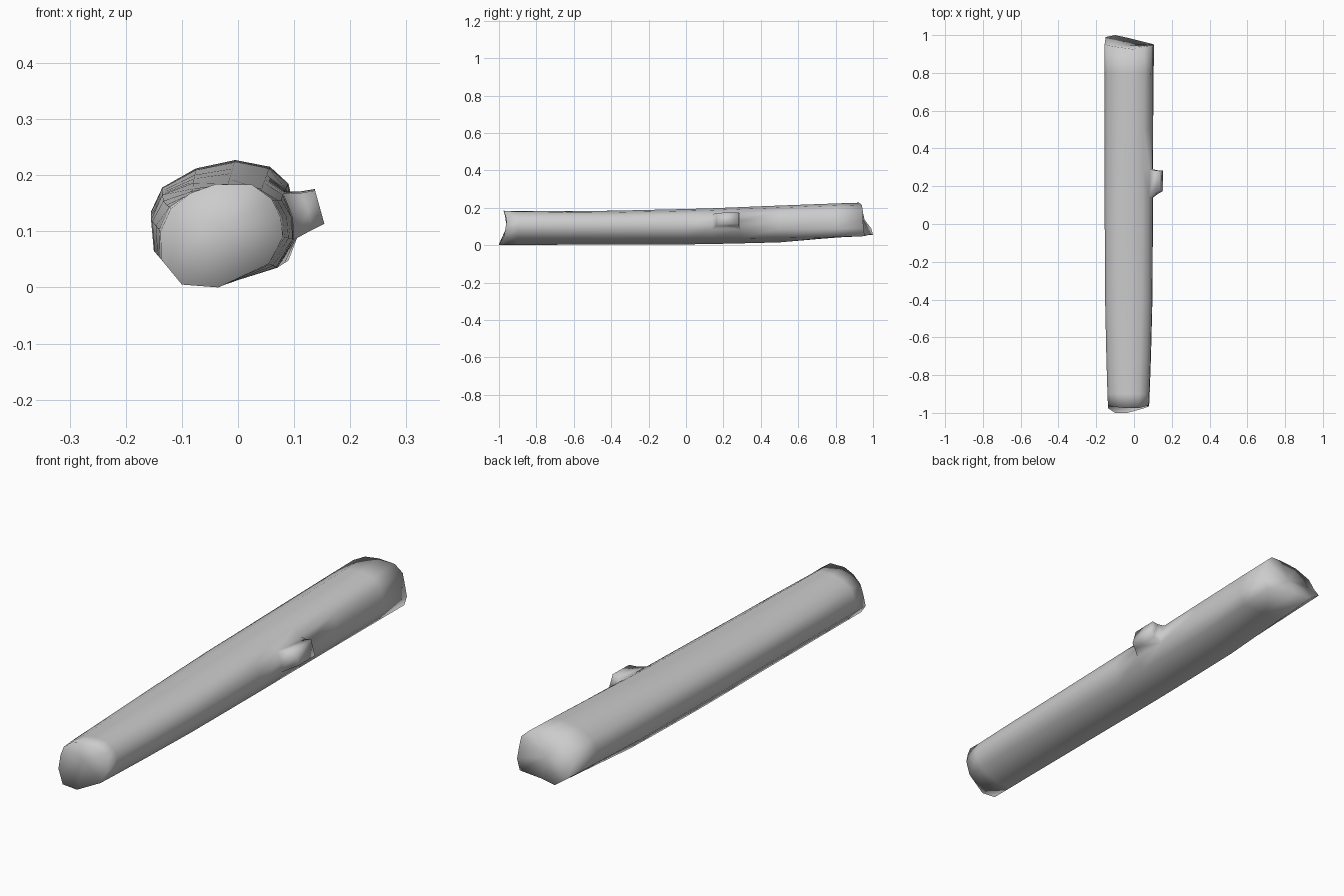
import bpy, bmesh
from mathutils import Vector

if "Cube" in bpy.data.objects:
    bpy.data.objects.remove(bpy.data.objects["Cube"])

# Cross-sections (x, z), from the underside round by the left flank
FRONT = [(-.035, 0), (.055, .042), (.08, .09), (.076, .125), (.06, .158), (.025, .183),
         (-.04, .184), (-.085, .168), (-.12, .14), (-.138, .10), (-.137, .05), (-.10, .005)]
MIDDLE = [(-.03, .004), (.07, .035), (.1, .085), (.098, .125), (.08, .165), (.045, .183),
          (-.015, .193), (-.08, .186), (-.135, .165), (-.155, .12), (-.15, .065), (-.1, .008)]
BACK = [(-.03, .058), (.09, .048), (.106, .09), (.1, .14), (.09, .185), (.057, .215),
        (-.005, .227), (-.075, .212), (-.135, .178), (-.155, .135), (-.15, .09), (-.1, .055)]
# Ragged ends: y of each point on the end rims
FRONT_Y = [-1, -.975, -.965, -.96, -.965, -.975, -.975, -.97, -.965, -.96, -.975, -1]
BACK_Y = [.985, .955, .95, .945, .945, .94, .925, .935, .945, .955, .99, 1]


def blend(a, b, t):
    return [Vector(p).lerp(Vector(q), t) for p, q in zip(a, b)]


def add_ring(bm, section, ys):
    return [bm.verts.new((p[0], y, p[1])) for p, y in zip(section, ys)]


bm = bmesh.new()
n = len(FRONT)

# Trunk rings; upper and lower halves rise at their own pace
rings = [add_ring(bm, FRONT, FRONT_Y)]
for y, t in ((-.9, .15), (-.7, .5), (-.4, .88), (0, 1)):
    sec = blend(FRONT, MIDDLE, t)
    for p in sec:
        if p[1] > .15 and y < 0:
            p[1] -= .008 * (1 - abs(y + .4))
    rings.append(add_ring(bm, sec, [y] * n))
for y, low, high in ((.14, .04, .12), (.29, .1, .3), (.5, .2, .55), (.8, .68, .88)):
    lower, upper = blend(MIDDLE, BACK, low), blend(MIDDLE, BACK, high)
    sec = [u if u[1] > .11 else l for l, u in zip(lower, upper)]
    rings.append(add_ring(bm, sec, [y] * n))
rings.append(add_ring(bm, BACK, BACK_Y))

faces = {}
for r in range(len(rings) - 1):
    a, b = rings[r], rings[r + 1]
    for i in range(n):
        j = (i + 1) % n
        faces[r, i] = bm.faces.new((a[i], a[j], b[j], b[i]))

# Slightly dished ends
for ring, centre in ((rings[0], (-.03, -.955, .105)), (rings[-1], (-.03, .945, .135))):
    hub = bm.verts.new(centre)
    for i in range(n):
        bm.faces.new((ring[i], ring[(i + 1) % n], hub))

# Branch stub drawn out of the left flank in two steps
stub = [faces[5, 2], faces[5, 3]]
for reach, narrow in ((.55, .8), (1, .9)):
    out = bmesh.ops.extrude_face_region(bm, geom=stub)["geom"]
    bmesh.ops.delete(bm, geom=stub, context="FACES")
    stub = [f for f in out if isinstance(f, bmesh.types.BMFace)]
    for v in [v for v in out if isinstance(v, bmesh.types.BMVert)]:
        tip_x = .152 - (v.co.z - .11) * .25
        v.co.x += (tip_x - v.co.x) * reach
        v.co.y = .228 + (v.co.y - .222) * narrow
        v.co.z = .14 + (v.co.z - .132) * narrow

bmesh.ops.recalc_face_normals(bm, faces=bm.faces)
for f in bm.faces:
    f.smooth = True

mesh = bpy.data.meshes.new("log")
bm.to_mesh(mesh)
bm.free()
log = bpy.data.objects.new("log", mesh)
bpy.context.collection.objects.link(log)

# Plain grey wood
grey = bpy.data.materials.new("plain_grey")
grey.use_nodes = True
colour = (.6, .6, .6, 1)
grey.diffuse_color = colour
grey.node_tree.nodes["Principled BSDF"].inputs["Base Color"].default_value = colour
mesh.materials.append(grey)
